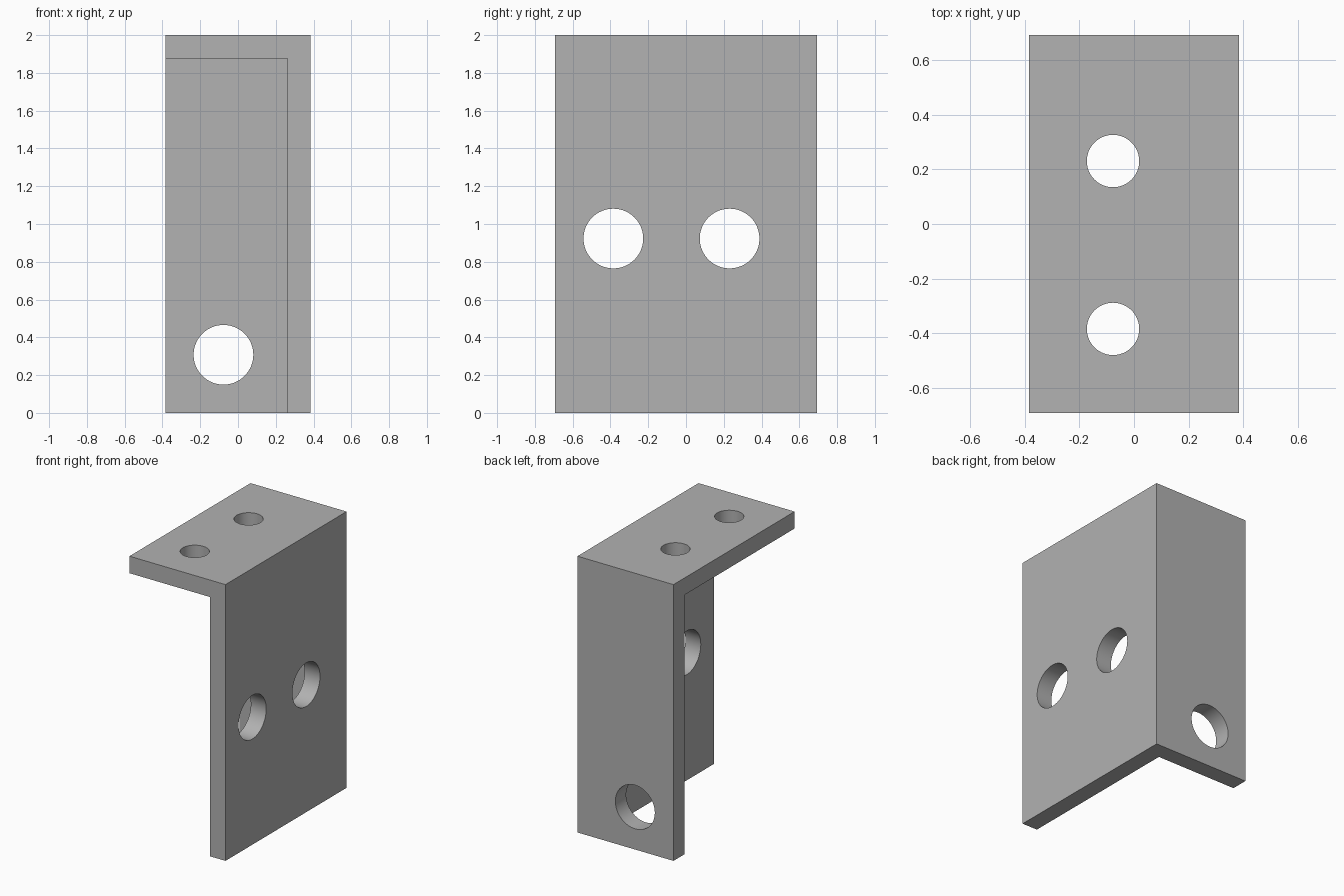
import bpy
import math
from mathutils import Vector

if "Cube" in bpy.data.objects:
    bpy.data.objects.remove(bpy.data.objects["Cube"], do_unlink=True)

# Overall size, measured in modules along the height
U = 2 / 26
W, D, H = 10 * U, 18 * U, 2.0
T = 1.6 * U
BIG, SMALL = 0.158, 0.096

grey = bpy.data.materials.new("plain grey")
grey.use_nodes = True
colour = (0.445, 0.445, 0.445, 1)
grey.diffuse_color = colour
grey.node_tree.nodes["Principled BSDF"].inputs["Base Color"].default_value = colour


def box(name, low, high):
    low, high = Vector(low), Vector(high)
    bpy.ops.mesh.primitive_cube_add(size=1, location=(low + high) / 2)
    ob = bpy.context.object
    ob.name = name
    ob.scale = high - low
    bpy.ops.object.transform_apply(location=True, rotation=False, scale=True)
    ob.data.materials.append(grey)
    return ob


def cut(body, cutter):
    cutter.hide_render = True
    mod = body.modifiers.new("cut", "BOOLEAN")
    mod.operation = "DIFFERENCE"
    mod.solver = "EXACT"
    mod.object = cutter
    bpy.context.view_layer.objects.active = body
    bpy.ops.object.modifier_apply(modifier=mod.name)
    bpy.data.objects.remove(cutter, do_unlink=True)


def drill(body, radius, centre, rotation=(0, 0, 0)):
    bpy.ops.mesh.primitive_cylinder_add(vertices=64, radius=radius, depth=4 * T,
                                        location=centre, rotation=rotation)
    cutter = bpy.context.object
    cutter.data.materials.append(grey)
    cut(body, cutter)


# Three-sided corner bracket: top, side (+x) and back (+y) plates
bracket = box("corner_bracket", (-W / 2, -D / 2, 0), (W / 2, D / 2, H))
cut(bracket, box("hollow", (-W, -D, -1), (W / 2 - T, D / 2 - T, H - T)))

# Paired holes through the top and side plates
for y in (-D / 2 + 4 * U, -D / 2 + 12 * U):
    drill(bracket, SMALL, (-U, y, H))
    drill(bracket, BIG, (W / 2, y, 12 * U), (0, math.pi / 2, 0))

# Single hole low in the back plate
drill(bracket, BIG, (-U, D / 2, 4 * U), (math.pi / 2, 0, 0))

# Smooth hole walls, sharp plate edges
bpy.ops.object.select_all(action="DESELECT")
bracket.select_set(True)
bpy.context.view_layer.objects.active = bracket
bpy.ops.object.shade_smooth_by_angle(angle=math.radians(30))
